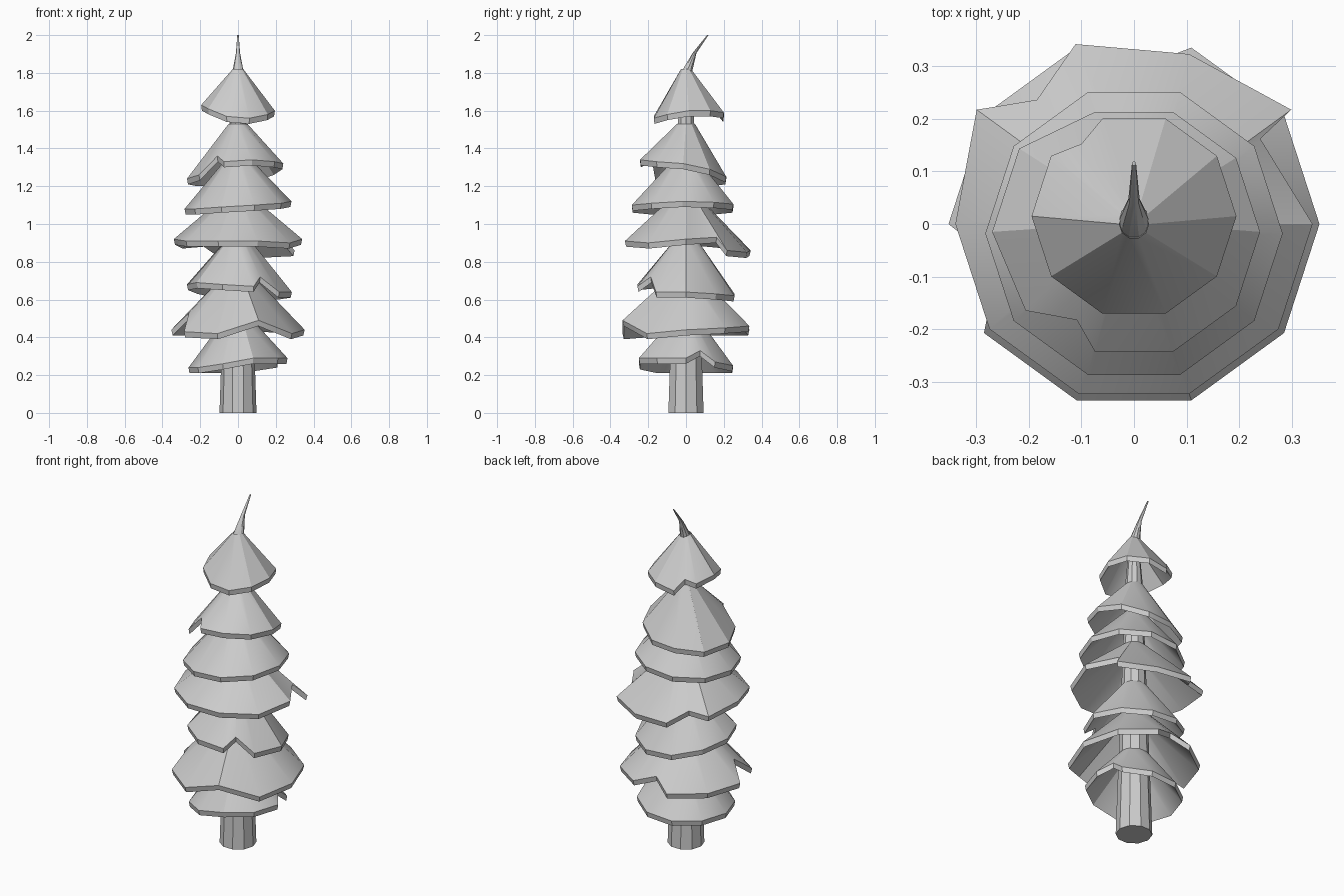
import bpy, bmesh
from math import cos, sin, radians

if "Cube" in bpy.data.objects:
    bpy.data.objects.remove(bpy.data.objects["Cube"])

SIDES = 10
THICK = 0.03


def loft(name, rings, cap):
    """Join rings of points into a skin; cap the ends or close it into a shell."""
    bm = bmesh.new()
    vr = [[bm.verts.new(p) for p in ring] for ring in rings]
    n = len(vr[0])
    pairs = list(zip(vr, vr[1:]))
    if not cap:
        pairs.append((vr[-1], vr[0]))
    for a, b in pairs:
        for i in range(n):
            j = (i + 1) % n
            bm.faces.new((a[i], a[j], b[j], b[i]))
    if cap:
        bm.faces.new(vr[0][::-1])
        bm.faces.new(vr[-1])
    bmesh.ops.recalc_face_normals(bm, faces=bm.faces)
    me = bpy.data.meshes.new(name)
    bm.to_mesh(me)
    bm.free()
    ob = bpy.data.objects.new(name, me)
    bpy.context.collection.objects.link(ob)
    bpy.context.view_layer.objects.active = ob
    ob.select_set(True)
    bpy.ops.object.shade_smooth_by_angle(angle=radians(30))
    ob.select_set(False)
    return ob


def circle(r, z, y=0.0):
    return [(r * cos(radians(36 * k)), y + r * sin(radians(36 * k)), z)
            for k in range(SIDES)]


def skirt(name, top_z, top_r, r, y, heights, notches=(), flare=None):
    """Hollow drooping cone: rim heights per corner, notches as (angle, radius, z)."""
    flare = flare or {}
    rim = [(36 * k, flare.get(k, r), z) for k, z in enumerate(heights)]
    rim = sorted(rim + list(notches))

    def ring(scale, dz, flat=None):
        out = []
        for a, rad, z in rim:
            q = flat if flat else rad * scale
            h = top_z + dz if flat else z + dz
            out.append((q * cos(radians(a)), (0 if flat else y) + q * sin(radians(a)), h))
        return out

    return loft(name, [ring(1, 0, top_r), ring(1, THICK),
                       ring(0.98, 0), ring(1, -0.035, top_r * 0.9)], False)


# trunk
loft("trunk", [circle(0.098, 0), circle(0.088, 0.3), circle(0.045, 1.56),
               circle(0.03, 1.74)], True)

# bent tip
loft("tip", [circle(0.036, 1.78, 0.0), circle(0.027, 1.82, 0.01),
             circle(0.011, 1.905, 0.045), circle(0.004, 2.0, 0.115)], True)

# branch skirts, bottom to top; corners run anticlockwise from +x
skirt("skirt_1", 0.50, 0.07, 0.262, 0,
      [.26, .24, .22, .21, .21, .21, .21, .23, .26, .26],
      [(20, .22, .30)])
skirt("skirt_2", 0.74, 0.065, 0.353, 0,
      [.41, .42, .43, .41, .41, .41, .40, .39, .46, .39],
      [(92, .29, .47), (196, .27, .50)])
skirt("skirt_3", 0.92, 0.06, 0.27, 0,
      [.61, .60, .59, .60, .63, .65, .66, .65, .64, .61],
      [(302, .22, .69)], {0: .285})
skirt("skirt_4", 1.16, 0.055, 0.34, 0,
      [.89, .83, .82, .83, .87, .89, .88, .88, .88, .87],
      [(34, .29, .90), (128, .30, .88)], {1: .37, 3: .36, 4: .37})
skirt("skirt_5", 1.36, 0.05, 0.283, -0.018,
      [1.09, 1.085, 1.075, 1.06, 1.05, 1.05, 1.05, 1.06, 1.07, 1.08])
skirt("skirt_6", 1.53, 0.05, 0.24, -0.015,
      [1.29, 1.26, 1.22, 1.21, 1.20, 1.21, 1.23, 1.30, 1.31, 1.30],
      [(237, .20, 1.33)], {4: .27, 5: .27, 6: .255})
skirt("skirt_7", 1.82, 0.028, 0.195, 0.015,
      [1.57, 1.57, 1.56, 1.54, 1.58, 1.60, 1.58, 1.54, 1.53, 1.55],
      [(126, .17, 1.60)])
